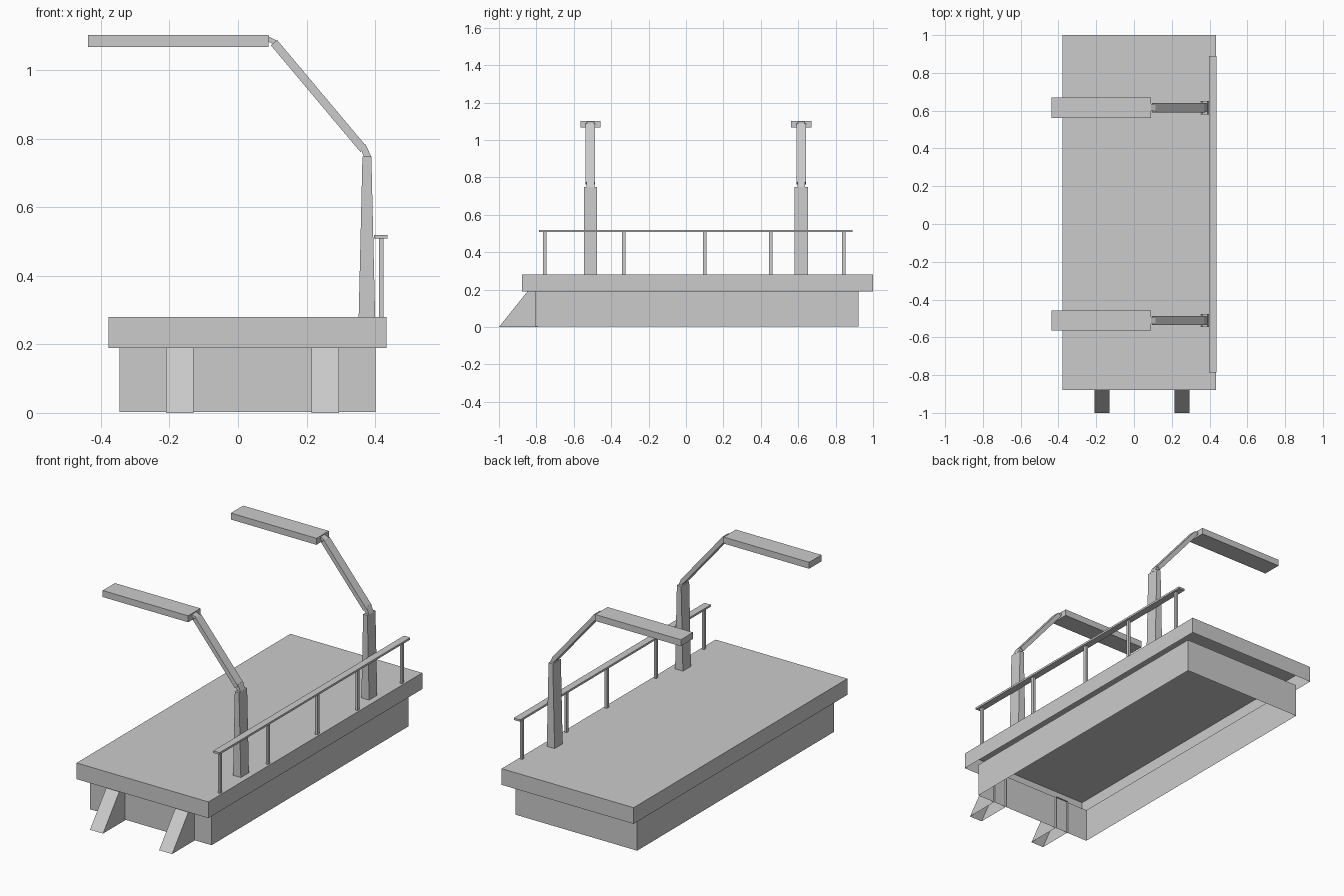
import bpy, bmesh
from mathutils import Vector

if "Cube" in bpy.data.objects:
    bpy.data.objects.remove(bpy.data.objects["Cube"])


def finish(name, bm):
    bmesh.ops.recalc_face_normals(bm, faces=bm.faces[:])
    mesh = bpy.data.meshes.new(name)
    bm.to_mesh(mesh)
    bm.free()
    ob = bpy.data.objects.new(name, mesh)
    bpy.context.collection.objects.link(ob)
    return ob


def prism(name, pts, axis, lo, hi, open_sides=()):
    """Extrude a 2D outline along x (outline in y,z) or y (outline in x,z).
    Edges of the outline listed in open_sides get no face."""
    bm = bmesh.new()
    place = (lambda p, t: (t, p[0], p[1])) if axis == 'x' else (lambda p, t: (p[0], t, p[1]))
    a = [bm.verts.new(place(p, lo)) for p in pts]
    b = [bm.verts.new(place(p, hi)) for p in pts]
    bm.faces.new(a)
    bm.faces.new(b[::-1])
    for i in range(len(pts)):
        j = (i + 1) % len(pts)
        if i not in open_sides:
            bm.faces.new((a[j], a[i], b[i], b[j]))
    return finish(name, bm)


def box(name, x0, x1, y0, y1, z0, z1, open_sides=()):
    return prism(name, [(x0, z0), (x1, z0), (x1, z1), (x0, z1)], 'y', y0, y1, open_sides)


def bar(name, a, b, thick, y, half):
    """Flat bar running between two points in the x-z plane."""
    a, b = Vector(a), Vector(b)
    d = (b - a).normalized()
    n = Vector((-d.y, d.x)) * thick / 2
    return prism(name, [a - n, b - n, b + n, a + n], 'y', y - half, y + half)


# deck shell, open underneath
box("deck", -0.378, 0.433, -0.878, 1.0, 0.19, 0.28, open_sides=(0,))

# base skirt, open at top and bottom
box("base_skirt", -0.346, 0.401, -0.805, 0.923, 0.003, 0.19, open_sides=(0, 2))

# sloped front braces, open at the bottom and back
for side, x in (("left", -0.21), ("right", 0.215)):
    prism("front_brace_" + side,
          [(-1.0, 0.0), (-0.795, 0.0), (-0.795, 0.19), (-0.848, 0.19)],
          'x', x, x + 0.08, open_sides=(0, 1))

# lamps: tapered post, two joints, sloped arm, flat head
for side, y in (("front", -0.511), ("back", 0.616)):
    prism("lamp_post_" + side,
          [(0.352, 0.28), (0.400, 0.28), (0.389, 0.748), (0.363, 0.748)],
          'y', y - 0.0355, y + 0.0355)
    bar("lower_joint_" + side, (0.381, 0.742), (0.363, 0.780), 0.019, y, 0.021)
    bar("lamp_arm_" + side, (0.366, 0.769), (0.105, 1.080), 0.024, y, 0.025)
    bar("upper_joint_" + side, (0.112, 1.079), (0.085, 1.092), 0.014, y, 0.018)
    box("lamp_head_" + side, -0.437, 0.089, y - 0.054, y + 0.054, 1.067, 1.103)

# handrail and its uprights
box("handrail", 0.397, 0.436, -0.785, 0.89, 0.508, 0.519)
for i, y in enumerate((-0.755, -0.333, 0.10, 0.453, 0.843)):
    box("rail_upright_%d" % (i + 1), 0.411, 0.424, y - 0.009, y + 0.009, 0.28, 0.51)
